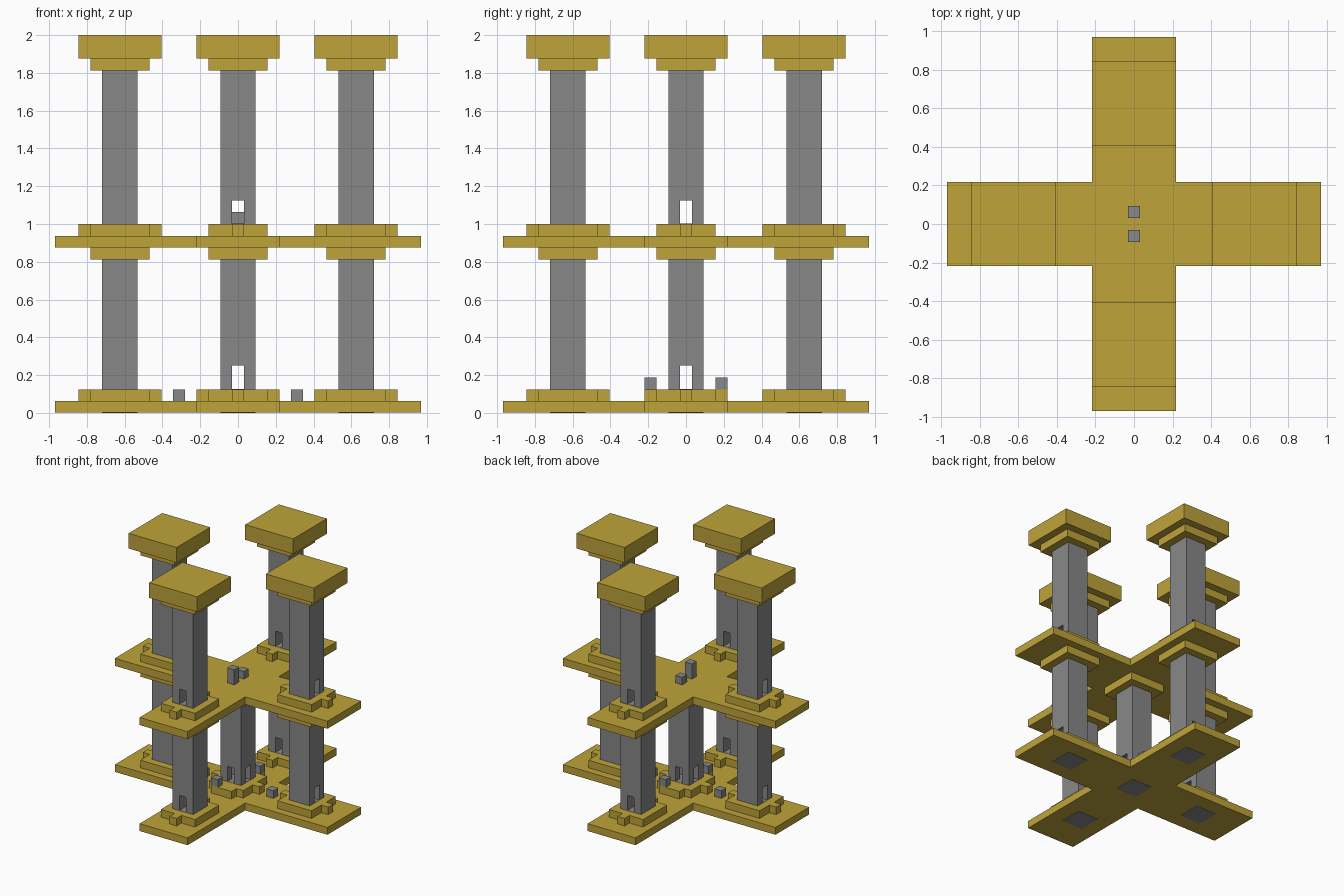
import bpy
import bmesh

U = 1 / 16  # building module

cube = bpy.data.objects.get("Cube")
if cube:
    bpy.data.objects.remove(cube, do_unlink=True)


def make_material(name, rgb):
    mat = bpy.data.materials.new(name)
    mat.use_nodes = True
    color = (*rgb, 1)
    mat.diffuse_color = color
    mat.node_tree.nodes["Principled BSDF"].inputs["Base Color"].default_value = color
    return mat


gold = make_material("gold stone", (0.52, 0.37, 0.042))
grey = make_material("grey stone", (0.246, 0.246, 0.246))


def outline(core, tab_x=None, reach_x=None, tab_y=None, reach_y=None):
    """Square of half-width core, with optional tabs on the x and y sides."""
    ax, rx = tab_x or core, reach_x or core
    ay, ry = tab_y or core, reach_y or core
    q = [(rx, ax), (core, ax), (core, core), (ay, core), (ay, ry)]
    pts = q + [(-x, y) for x, y in reversed(q)]
    pts += [(-x, -y) for x, y in q] + [(x, -y) for x, y in reversed(q)]
    return list(dict.fromkeys(pts))


def prism(name, shape, at, z0, z1, mat):
    """Extrude a flat outline from z0 to z1, all in modules."""
    bm = bmesh.new()
    base = bm.faces.new([bm.verts.new(((x + at[0]) * U, (y + at[1]) * U, z0 * U))
                         for x, y in shape])
    top = bmesh.ops.extrude_face_region(bm, geom=[base])["geom"]
    bmesh.ops.translate(bm, vec=(0, 0, (z1 - z0) * U),
                        verts=[v for v in top if isinstance(v, bmesh.types.BMVert)])
    bmesh.ops.recalc_face_normals(bm, faces=bm.faces)
    mesh = bpy.data.meshes.new(name)
    bm.to_mesh(mesh)
    bm.free()
    mesh.materials.append(mat)
    obj = bpy.data.objects.new(name, mesh)
    bpy.context.collection.objects.link(obj)
    return obj


def cut_doorway(obj, at, floor, axis):
    """Cut a tunnel one module wide and two high through a pillar."""
    half = (3, 0.5) if axis == "x" else (0.5, 3)
    shape = [(sx * half[0], sy * half[1])
             for sx, sy in ((1, 1), (-1, 1), (-1, -1), (1, -1))]
    cutter = prism("doorway_cutter", shape, at, floor + 0.03, floor + 2, grey)
    cutter.hide_render = True
    mod = obj.modifiers.new("doorway", "BOOLEAN")
    mod.operation = "DIFFERENCE"
    mod.solver = "EXACT"
    mod.object = cutter
    bpy.context.view_layer.objects.active = obj
    bpy.ops.object.modifier_apply(modifier=mod.name)
    bpy.data.objects.remove(cutter, do_unlink=True)


def pillar(name, at, z0, base_z, top, axes, base_shape):
    """Shaft with doorways, a stepped base and a capital."""
    shaft = prism(name + "_shaft", outline(1.5), at, z0, top + 0.5, grey)
    for axis in axes:
        cut_doorway(shaft, at, base_z + 1, axis)
    prism(name + "_base", base_shape, at, base_z, base_z + 1, gold)
    prism(name + "_capital", outline(2.5), at, top, top + 1, gold)


# Cross-shaped floors (the lower one leaves the shaft feet showing underneath)
floor_shape = outline(3.5, 3.5, 15.5, 3.5, 15.5)
prism("lower_floor", floor_shape, (0, 0), 0.03, 1, gold)
prism("upper_floor", floor_shape, (0, 0), 14, 15, gold)

# Outer pillars on both storeys, doorsteps pointing along each arm
arms = {"front": (0, -10), "back": (0, 10), "left": (10, 0), "right": (-10, 0)}
for side, at in arms.items():
    if at[0]:
        axis, step = "x", outline(2.5, tab_x=0.5, reach_x=3.5)
    else:
        axis, step = "y", outline(2.5, tab_y=0.5, reach_y=3.5)
    pillar("lower_" + side, at, 0, 1, 13, axis, step)
    pillar("upper_" + side, at, 14.5, 15, 29, axis, step)
    prism("roof_block_" + side, outline(3.5), at, 30, 32, gold)

# Central pillar, open both ways
pillar("centre", (0, 0), 0, 1, 13, "xy", outline(2.5, 0.5, 3.5, 1.5, 3.5))

# Small posts and cubes standing on the floors
for s, side in ((1, "left"), (-1, "right")):
    prism("floor_cube_" + side, outline(0.5), (5 * s, 0), 1, 2, grey)
    prism("doorstep_post_" + side, outline(0.5), (s, 3 * s), 2, 3, grey)
prism("upper_tall_post", outline(0.5), (0, -1), 15, 17, grey)
prism("upper_short_post", outline(0.5), (0, 1), 15, 16, grey)
